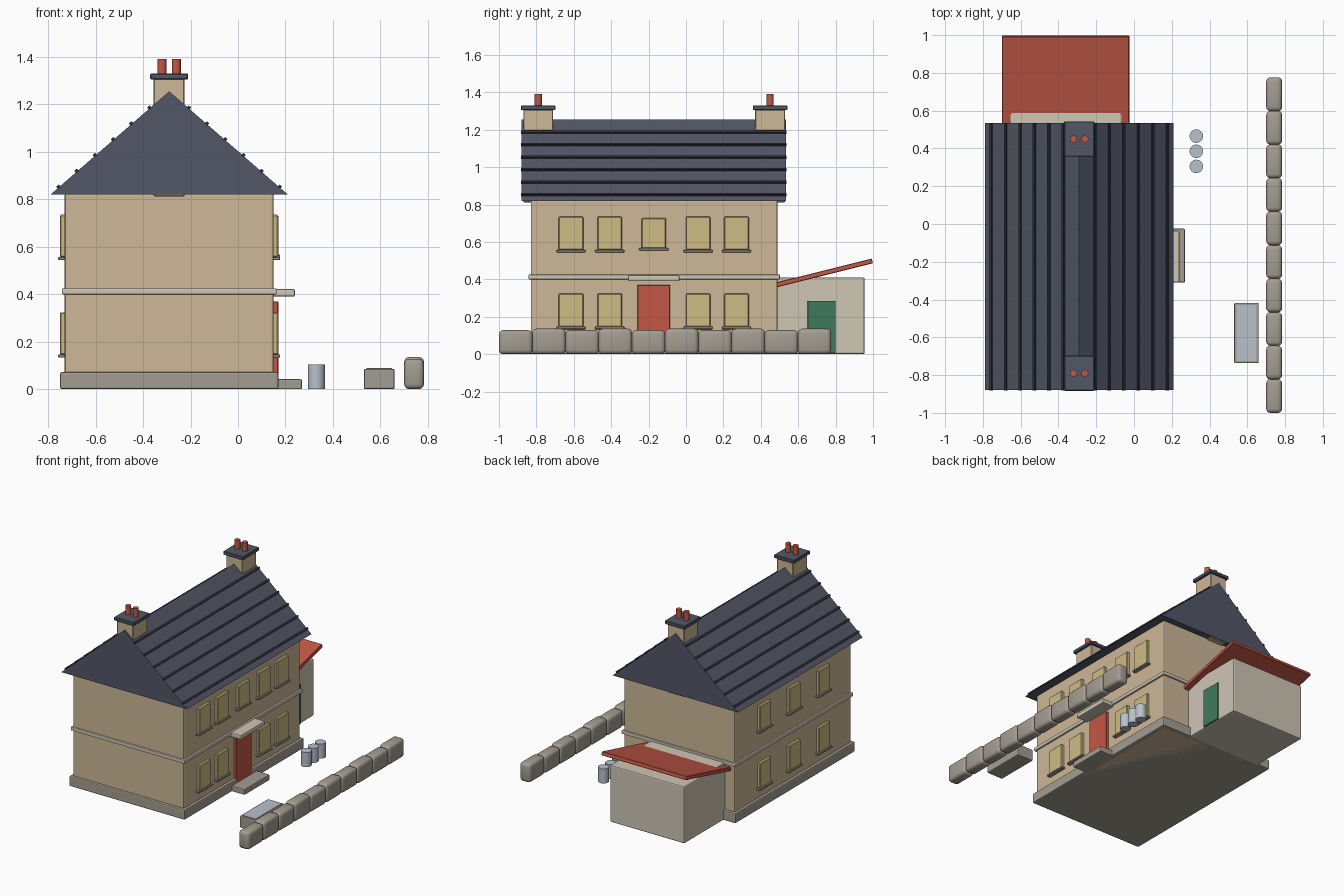
import bpy, bmesh, math
from mathutils import Matrix

if "Cube" in bpy.data.objects:
    bpy.data.objects.remove(bpy.data.objects["Cube"])


def mat(name, r, g, b):
    m = bpy.data.materials.new(name)
    lin = [((c / 255 + 0.055) / 1.055) ** 2.4 for c in (r, g, b)]
    m.diffuse_color = (*lin, 1)
    m.use_nodes = True
    m.node_tree.nodes["Principled BSDF"].inputs["Base Color"].default_value = m.diffuse_color
    return m


SAND = mat("sandstone", 205, 184, 151)
STONE = mat("grey stone", 164, 157, 145)
CREAM = mat("pale render", 207, 199, 181)
SLATE = mat("slate", 82, 87, 102)
DARK = mat("dark slate", 46, 49, 60)
RED = mat("red paint", 196, 88, 70)
GLASS = mat("warm glass", 205, 188, 132)
GREEN = mat("green paint", 64, 122, 92)
TIN = mat("pale metal", 184, 193, 203)


def finish(name, bm, material, bevel=0, segments=2):
    if bevel:
        bmesh.ops.bevel(bm, geom=bm.edges[:], offset=bevel, segments=segments,
                        profile=0.5, affect='EDGES')
    bmesh.ops.recalc_face_normals(bm, faces=bm.faces[:])
    me = bpy.data.meshes.new(name)
    bm.to_mesh(me)
    bm.free()
    me.materials.append(material)
    ob = bpy.data.objects.new(name, me)
    bpy.context.collection.objects.link(ob)
    return ob


def box(name, x, y, z, material, bevel=0, segments=2):
    """Box from (min, max) ranges on each axis."""
    bm = bmesh.new()
    bmesh.ops.create_cube(bm, size=1)
    for v in bm.verts:
        for i, (lo, hi) in enumerate((x, y, z)):
            v.co[i] = lo if v.co[i] < 0 else hi
    return finish(name, bm, material, bevel, segments)


def cylinder(name, x, y, z, r, material, sides=16):
    bm = bmesh.new()
    bmesh.ops.create_cone(bm, cap_ends=True, segments=sides, radius1=r, radius2=r,
                          depth=z[1] - z[0],
                          matrix=Matrix.Translation((x, y, (z[0] + z[1]) / 2)))
    ob = finish(name, bm, material)
    for p in ob.data.polygons:
        p.use_smooth = abs(p.normal.z) < 0.5
    return ob


def prism(name, profile, y, material):
    """Extrude an x-z outline along y."""
    bm = bmesh.new()
    f = bm.faces.new([bm.verts.new((px, y[0], pz)) for px, pz in profile])
    ext = bmesh.ops.extrude_face_region(bm, geom=[f])
    for v in ext["geom"]:
        if isinstance(v, bmesh.types.BMVert):
            v.co.y = y[1]
    return finish(name, bm, material)


# Main house
box("house_walls", (-0.73, 0.15), (-0.83, 0.49), (0.0, 0.825), SAND, 0.008)
box("plinth", (-0.75, 0.17), (-0.85, 0.51), (0.0, 0.072), STONE, 0.008)
box("string_course", (-0.742, 0.163), (-0.843, 0.502), (0.40, 0.425), CREAM, 0.004)

# Roof with raised battens on both slopes
RX, EAVE, RIDGE, HALF = -0.29, 0.82, 1.255, 0.50
prism("roof", [(RX - HALF, EAVE), (RX + HALF, EAVE), (RX, RIDGE)], (-0.88, 0.535), SLATE)
pitch = math.atan2(RIDGE - EAVE, HALF)
for side in (-1, 1):
    for i in range(6):
        d = 0.083 + i * 0.0766
        bm = bmesh.new()
        m = (Matrix.Translation((RX + side * d, -0.1725, RIDGE - d * math.tan(pitch) + 0.003))
             @ Matrix.Rotation(side * pitch, 4, 'Y')
             @ Matrix.Diagonal((0.014, 1.417, 0.014, 1)))
        bmesh.ops.create_cube(bm, size=1, matrix=m)
        finish("roof_batten", bm, DARK)

# Chimneys with caps and pots
for yc in (-0.79, 0.45):
    box("chimney", (-0.355, -0.225), (yc - 0.08, yc + 0.08), (0.812, 1.308), SAND, 0.004, 1)
    box("chimney_cap", (-0.37, -0.21), (yc - 0.093, yc + 0.093), (1.305, 1.33), SLATE, 0.004, 1)
    for px in (-0.32, -0.26):
        cylinder("chimney_pot", px, yc, (1.325, 1.392), 0.019, RED, 12)


def window(yc, z0, z1, side, w=0.132):
    wall = 0.15 if side > 0 else -0.73
    xs = sorted((wall - side * 0.005, wall + side * 0.02))
    ss = sorted((wall - side * 0.005, wall + side * 0.028))
    box("window", xs, (yc - w / 2, yc + w / 2), (z0, z1), GLASS, 0.005, 1)
    box("window_sill", ss, (yc - w / 2 - 0.012, yc + w / 2 + 0.012),
        (z0 - 0.012, z0 + 0.002), STONE, 0.003, 1)


# Windows on the two long sides
for yc in (-0.615, -0.408, 0.065, 0.27):
    window(yc, 0.556, 0.735, 1)
    window(yc, 0.145, 0.324, 1)
window(-0.172, 0.565, 0.727, 1)
for yc in (-0.505, -0.17, 0.165):
    window(yc, 0.556, 0.735, -1)
    window(yc, 0.145, 0.324, -1)

# Entrance
box("front_door", (0.145, 0.17), (-0.26, -0.085), (0.03, 0.37), RED, 0.003, 1)
box("door_canopy", (0.14, 0.24), (-0.31, -0.035), (0.39, 0.422), CREAM, 0.006)
box("doorstep", (0.14, 0.27), (-0.31, -0.025), (0.0, 0.042), STONE, 0.006)

# Lean-to with tilted roof slab and side door
box("lean_to_walls", (-0.655, -0.065), (0.47, 0.955), (0.0, 0.41), CREAM, 0.008)
bm = bmesh.new()
bmesh.ops.create_cube(bm, size=1, matrix=Matrix.Translation((-0.3625, 0.733, 0.433))
                      @ Matrix.Rotation(math.radians(14), 4, 'X')
                      @ Matrix.Diagonal((0.675, 0.543, 0.026, 1)))
finish("lean_to_roof", bm, RED, 0.003, 1)
box("lean_to_door", (-0.07, -0.056), (0.65, 0.80), (0.005, 0.285), GREEN, 0.002, 1)

# Dry stone wall
for i in range(10):
    y0 = -1.0 + i * 0.1775
    ob = box("wall_stone", (0.70, 0.784), (y0, y0 + 0.179),
             (0.0, 0.136 if i % 2 else 0.128), STONE, 0.022, 3)
    for p in ob.data.polygons:
        p.use_smooth = True

# Water trough and churns
box("trough", (0.53, 0.66), (-0.737, -0.417), (0.0, 0.086), STONE, 0.007)
box("trough_water", (0.542, 0.648), (-0.725, -0.429), (0.08, 0.089), TIN)
for yc in (0.305, 0.385, 0.465):
    cylinder("churn", 0.33, yc, (0.0, 0.105), 0.036, TIN)
